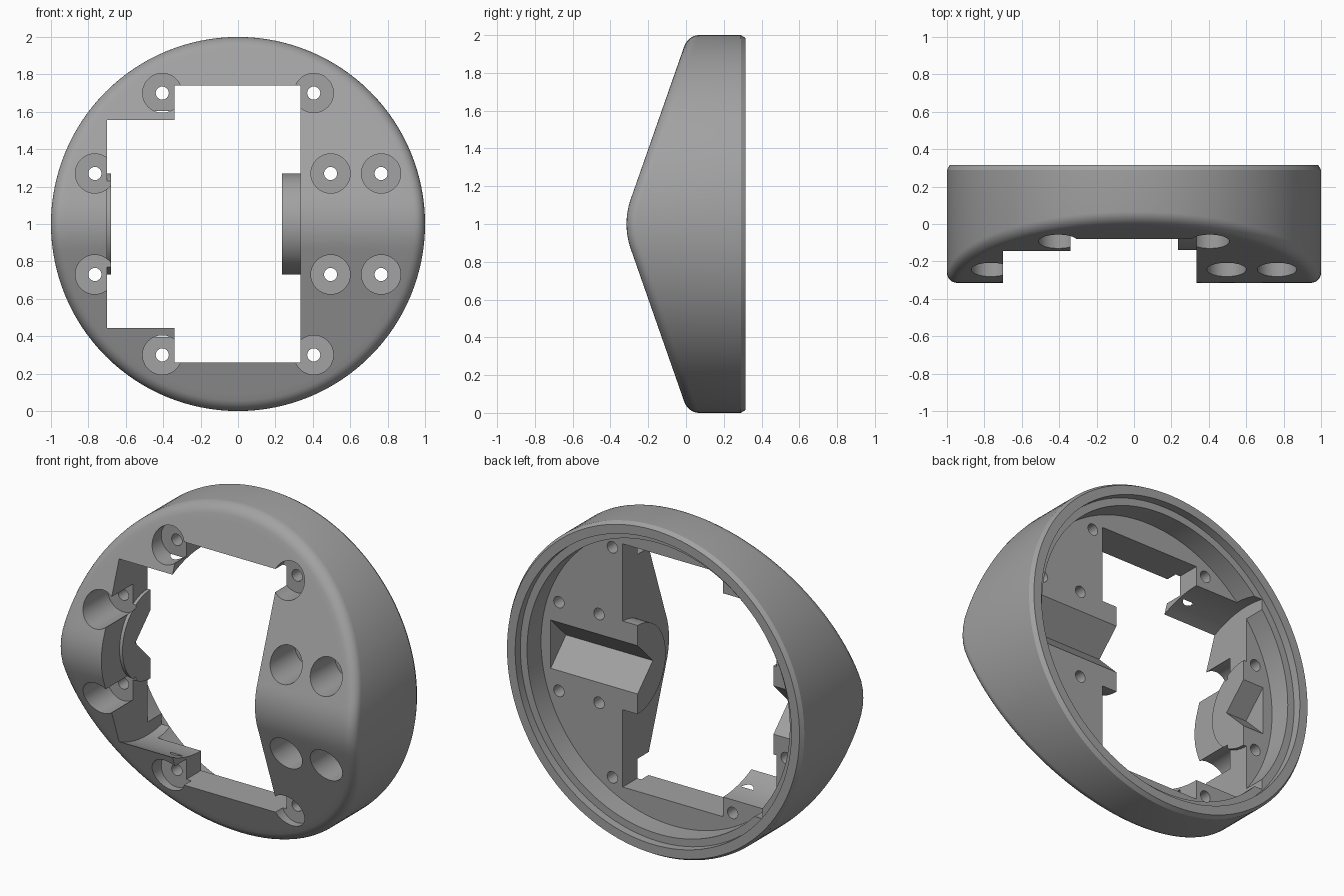
import bpy, bmesh, math
from mathutils import Matrix

cube = bpy.data.objects.get("Cube")
if cube:
    bpy.data.objects.remove(cube, do_unlink=True)

FLOOR = 0.13      # y of the recessed back floor
SEGS = 128


def front_y(t):
    """Front wedge depth at height t from the middle, with a rounded ridge."""
    t, r, flat = abs(t), 0.4, 0.13
    if t < flat:
        return -0.315 + r - math.sqrt(r * r - t * t)
    return -0.293 + 0.35 * (t - flat)


def make_object(name, bm):
    bmesh.ops.recalc_face_normals(bm, faces=bm.faces)
    mesh = bpy.data.meshes.new(name)
    bm.to_mesh(mesh)
    bm.free()
    obj = bpy.data.objects.new(name, mesh)
    bpy.context.collection.objects.link(obj)
    return obj


def box(name, x0, x1, y0, y1, z0, z1):
    bm = bmesh.new()
    size = Matrix.Diagonal((x1 - x0, y1 - y0, z1 - z0, 1))
    place = Matrix.Translation(((x0 + x1) / 2, (y0 + y1) / 2, (z0 + z1) / 2))
    bmesh.ops.create_cube(bm, size=1, matrix=place @ size)
    return make_object(name, bm)


def rod(name, axis, radius, start, end, a, b, segs=64):
    """Prism along x (a, b = y, z) or along y (a, b = x, z)."""
    mid = (start + end) / 2
    if axis == "X":
        m = Matrix.Translation((mid, a, b)) @ Matrix.Rotation(math.pi / 2, 4, "Y")
    else:
        m = Matrix.Translation((a, mid, b)) @ Matrix.Rotation(math.pi / 2, 4, "X")
    bm = bmesh.new()
    bmesh.ops.create_cone(bm, cap_ends=True, segments=segs, radius1=radius,
                          radius2=radius, depth=end - start, matrix=m)
    return make_object(name, bm)


def cut(target, cutter):
    cutter.hide_render = True
    mod = target.modifiers.new("cut", "BOOLEAN")
    mod.operation, mod.solver, mod.object = "DIFFERENCE", "EXACT", cutter
    bpy.context.view_layer.objects.active = target
    bpy.ops.object.modifier_apply(modifier=mod.name)
    bpy.data.objects.remove(cutter, do_unlink=True)


# Housing: rings of (radius, y, follows the front wedge)
fillet = 0.055
rings = [(FLOOR and 0.885, FLOOR, False), (0.885, 0.265, False), (0.93, 0.265, False),
         (0.93, 0.315, False), (0.985, 0.315, False), (1.0, 0.29, False)]
for i in range(7):
    ang = math.pi / 2 * (1 - i / 6)
    rings.append((1 - fillet + fillet * math.sin(ang),
                  fillet * (1 - math.cos(ang)), True))
rings += [((1 - fillet) * (1 - i / 28), 0, True) for i in range(1, 28)]

bm = bmesh.new()
loops = []
for r, y, wedge in rings:
    loop = []
    for k in range(SEGS):
        a = 2 * math.pi * k / SEGS
        t = r * math.sin(a)
        loop.append(bm.verts.new((r * math.cos(a), y + (front_y(t) if wedge else 0), 1 + t)))
    loops.append(loop)
for p, q in zip(loops, loops[1:]):
    for k in range(SEGS):
        n = (k + 1) % SEGS
        bm.faces.new((p[k], p[n], q[n], q[k]))
bm.faces.new(loops[0])
tip = bm.verts.new((0, front_y(0), 1))
for k in range(SEGS):
    bm.faces.new((loops[-1][k], loops[-1][(k + 1) % SEGS], tip))
housing = make_object("housing", bm)

# Central window, leaving the right pivot boss standing
window = box("window_cutter", -0.34, 0.335, -0.6, 0.6, 0.26, 1.74)
cut(window, rod("right_boss", "X", 0.27, 0.235, 0.5, FLOOR, 1))
cut(housing, window)

# Round side clearance, leaving the left pivot boss standing
clearance = rod("clearance_cutter", "X", 0.62, -0.7, -0.3, FLOOR, 1, 96)
cut(clearance, rod("left_boss", "X", 0.27, -0.8, -0.68, FLOOR, 1))
cut(housing, clearance)

# V grooves across the bosses on the back
for start, end in ((0.2, 0.82), (-0.82, -0.6)):
    cut(housing, rod("groove_cutter", "X", 0.147, start, end, FLOOR, 1, 4))

# Counterbored screw holes, mirrored above and below the middle
for x, t in ((0.405, 0.7), (-0.405, 0.7), (0.765, 0.27), (0.495, 0.27), (-0.765, 0.27)):
    for z in (1 + t, 1 - t):
        cut(housing, rod("counterbore_cutter", "Y", 0.105, -0.6, -0.01, x, z, 48))
        cut(housing, rod("screw_hole_cutter", "Y", 0.035, -0.6, 0.6, x, z, 24))

# Material
grey = bpy.data.materials.new("plain_grey")
grey.use_nodes = True
colour = (0.36, 0.36, 0.36, 1)
grey.diffuse_color = colour
grey.node_tree.nodes["Principled BSDF"].inputs["Base Color"].default_value = colour
housing.data.materials.clear()
housing.data.materials.append(grey)

# Shading
bpy.ops.object.select_all(action="DESELECT")
housing.select_set(True)
bpy.context.view_layer.objects.active = housing
bpy.ops.object.shade_smooth_by_angle(angle=math.radians(25))
